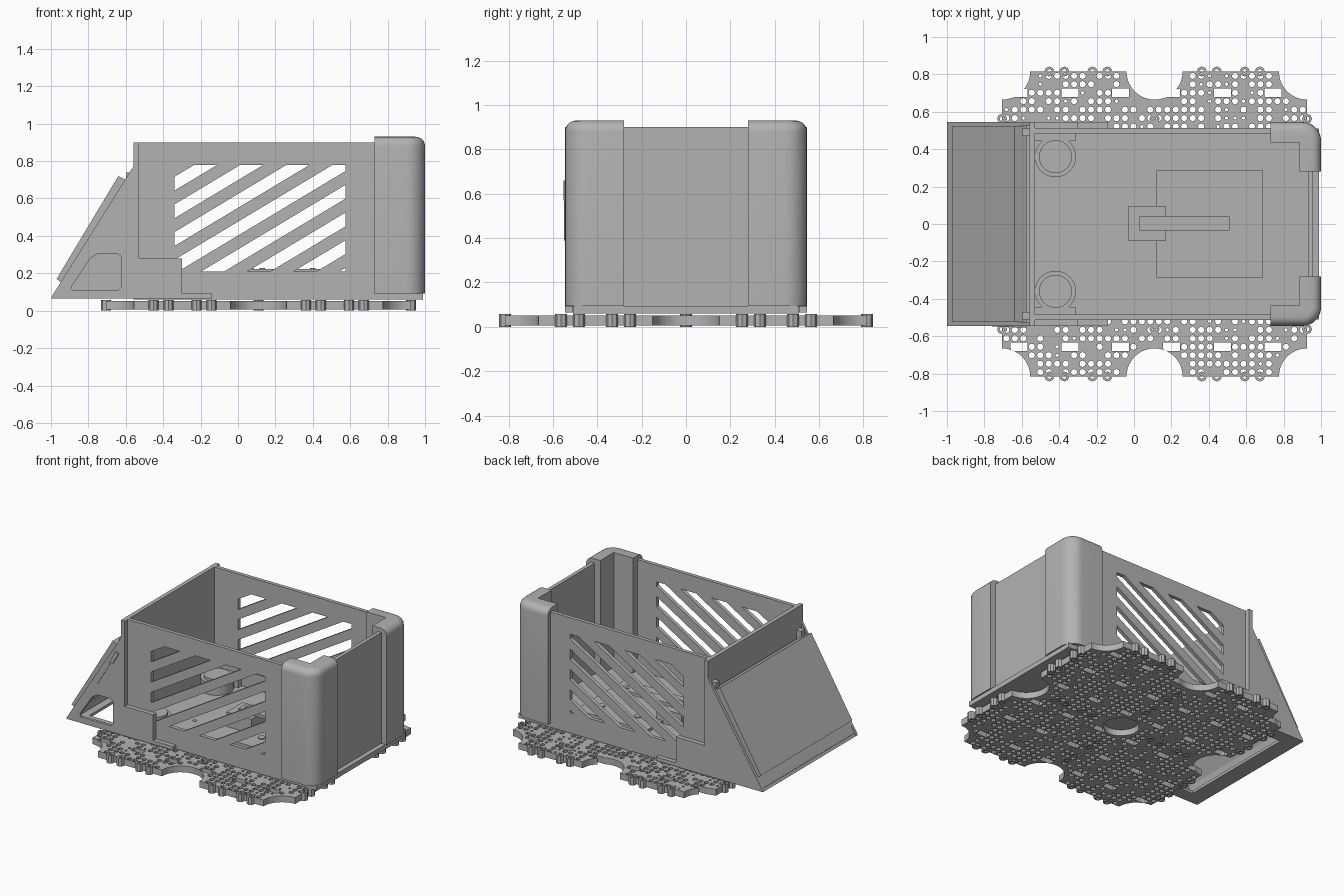
import bpy, bmesh, math, random
from mathutils import Vector

random.seed(4)
if "Cube" in bpy.data.objects:
    bpy.data.objects.remove(bpy.data.objects["Cube"])

GREY = (0.45, 0.45, 0.45, 1)
mat = bpy.data.materials.new("plain grey")
mat.use_nodes = True
mat.diffuse_color = GREY
mat.node_tree.nodes["Principled BSDF"].inputs["Base Color"].default_value = GREY


def make(name, bm, smooth=False):
    bmesh.ops.recalc_face_normals(bm, faces=bm.faces[:])
    me = bpy.data.meshes.new(name)
    bm.to_mesh(me)
    bm.free()
    ob = bpy.data.objects.new(name, me)
    bpy.context.collection.objects.link(ob)
    me.materials.append(mat)
    bpy.ops.object.select_all(action="DESELECT")
    ob.select_set(True)
    bpy.context.view_layer.objects.active = ob
    if smooth:
        bpy.ops.object.shade_smooth_by_angle(angle=math.radians(35))
    return ob


def extruded(points, direction):
    bm = bmesh.new()
    face = bm.faces.new([bm.verts.new(p) for p in points])
    top = bmesh.ops.extrude_face_region(bm, geom=[face])["geom"]
    moved = [v for v in top if isinstance(v, bmesh.types.BMVert)]
    bmesh.ops.translate(bm, verts=moved, vec=direction)
    bmesh.ops.recalc_face_normals(bm, faces=bm.faces[:])
    return bm


def side_prism(name, profile, y0, y1):
    return make(name, extruded([(x, y0, z) for x, z in profile], (0, y1 - y0, 0)))


def box(name, x0, x1, y0, y1, z0, z1):
    return side_prism(name, [(x0, z0), (x1, z0), (x1, z1), (x0, z1)], y0, y1)


def disc(name, x, y, r, z0, z1, n=32):
    ring = [(x + r * math.cos(a * math.tau / n), y + r * math.sin(a * math.tau / n), z0)
            for a in range(n)]
    return make(name, extruded(ring, (0, 0, z1 - z0)), smooth=True)


def cut(target, cutter):
    mod = target.modifiers.new("cut", "BOOLEAN")
    mod.object = cutter
    mod.operation = "DIFFERENCE"
    bpy.ops.object.select_all(action="DESELECT")
    target.select_set(True)
    bpy.context.view_layer.objects.active = target
    bpy.ops.object.modifier_apply(modifier=mod.name)
    bpy.data.objects.remove(cutter)


# Perforated base: four tiles with scooped corners, as one sheet of cells
CX, TILE, N = 0.11, 0.815, 18
CELL = TILE / N
OCT = [(math.cos(k * math.pi / 4), math.sin(k * math.pi / 4)) for k in range(8)]
SQUARE = [(round(a), round(b)) for a, b in OCT]
corners = [Vector((i * TILE, j * TILE)) for i in (-1, 0, 1) for j in (-1, 0, 1)]
bm = bmesh.new()


def ring_face(outer, inner):
    a = [bm.verts.new((p[0] + CX, p[1], 0.052)) for p in outer]
    if inner is None:
        bm.faces.new(a)
        return
    b = [bm.verts.new((p[0] + CX, p[1], 0.052)) for p in inner]
    for k in range(8):
        m = (k + 1) % 8
        bm.faces.new((a[k], a[m], b[m], b[k]))


for i in range(2 * N):
    for j in range(2 * N):
        c = Vector(((i + 0.5) * CELL - TILE, (j + 0.5) * CELL - TILE))
        near = min(corners, key=lambda q: (q - c).length)
        rad = 0.12 if near.length < 0.1 else 0.15
        pts = [c + Vector(s) * CELL / 2 for s in SQUARE]
        inside = [(p - near).length < rad - 1e-5 for p in pts]
        if all(inside) or (i % 6 in (1, 2) and j % 6 == 3):
            continue
        pts = [near + (p - near).normalized() * rad if f else p for p, f in zip(pts, inside)]
        pick = random.random()
        size = 0.017 if pick < 0.7 else 0.009
        solid = any(inside) or pick > 0.84
        ring_face(pts, None if solid else [c + Vector(o) * size for o in OCT])
bmesh.ops.remove_doubles(bm, verts=bm.verts[:], dist=0.0004)
base = make("perforated_base", bm)
mod = base.modifiers.new("thickness", "SOLIDIFY")
mod.thickness = 0.046
mod.offset = -1

# Connector knobs along every tile edge
bm = bmesh.new()
for line in (-1, 0, 1):
    for tile in (-0.5, 0.5):
        for off in (-0.155, -0.075, 0.075, 0.155):
            for swap in (False, True):
                c = Vector((line * TILE, tile * TILE + off))
                c = Vector((c.y, c.x)) if swap else c
                ring_face([c + Vector(o) * 0.027 for o in OCT], [c + Vector(o) * 0.013 for o in OCT])
knobs = make("connector_knobs", bm)
knobs.location.z = 0.006
mod = knobs.modifiers.new("thickness", "SOLIDIFY")
mod.thickness = 0.058
mod.offset = -1

# Box floor and end walls
box("floor", -0.56, 0.99, -0.51, 0.51, 0.06, 0.095)
box("end_panel", 0.93, 0.957, -0.48, 0.48, 0.09, 0.9)
box("ramp_wall", -0.56, -0.53, -0.545, 0.545, 0.065, 0.9)

# Slatted side panels, their brackets and the rounded corner posts
X0, X1, Z0, Z1 = -0.34, 0.575, 0.21, 0.78
for s, side in ((-1, "front"), (1, "back")):
    a, b = s * 0.485, s * 0.512
    box(side + "_panel_bottom", -0.53, 0.94, a, b, 0.065, Z0)
    box(side + "_panel_top", -0.53, 0.94, a, b, Z1, 0.9)
    box(side + "_panel_left", -0.53, X0, a, b, Z0, Z1)
    box(side + "_panel_right", X1, 0.94, a, b, Z0, Z1)
    bm = bmesh.new()
    rise = 0.6 * (X1 - X0)
    for k in range(8):
        z = 0.716 - 0.148 * k
        quad = [(X0, z), (X1, z + rise), (X1, z + rise + 0.074), (X0, z + 0.074)]
        bm.faces.new([bm.verts.new((x, a, h)) for x, h in quad])
    for height, up in ((Z0, -1), (Z1, 1)):
        bmesh.ops.bisect_plane(bm, geom=bm.verts[:] + bm.edges[:] + bm.faces[:],
                               plane_co=(0, 0, height), plane_no=(0, 0, up), clear_outer=True)
    top = bmesh.ops.extrude_face_region(bm, geom=bm.faces[:])["geom"]
    bmesh.ops.translate(bm, verts=[v for v in top if isinstance(v, bmesh.types.BMVert)],
                        vec=(0, b - a, 0))
    make(side + "_slats", bm)

    box(side + "_bracket", -0.53, -0.3, s * 0.51, s * 0.545, 0.065, 0.28)
    box(side + "_bracket_foot", -0.3, -0.14, s * 0.51, s * 0.545, 0.065, 0.092)

    arc = [(0.9 + 0.1 * math.cos(t * math.pi / 16), 0.445 + 0.1 * math.sin(t * math.pi / 16))
           for t in range(9)]
    outline = [(0.885, 0.28), (1, 0.28)] + arc + [(0.73, 0.545), (0.73, 0.435), (0.885, 0.435)]
    bm = extruded([(x, y * s, 0.093) for x, y in outline], (0, 0, 0.837))
    rim = [e for e in bm.edges if all(v.co.z > 0.9 for v in e.verts)
           and any(f.normal.x + s * f.normal.y > 0.5 for f in e.link_faces)]
    bmesh.ops.bevel(bm, geom=rim, offset=0.05, segments=5, affect="EDGES", profile=0.5)
    make(side + "_corner_post", bm, smooth=True)

# Wedge with sloping ramp plate
for s, side in ((-1, "front"), (1, "back")):
    cheek = side_prism(side + "_wedge_cheek",
                       [(-1, 0.065), (-0.56, 0.065), (-0.56, 0.77), (-0.99, 0.085)],
                       s * 0.525, s * 0.545)
    if s < 0:
        window = [(-0.885, 0.11), (-0.64, 0.11), (-0.625, 0.125), (-0.625, 0.29), (-0.645, 0.305),
                  (-0.75, 0.305), (-0.79, 0.28), (-0.89, 0.13)]
        cut(cheek, side_prism("window_cutter", window, -0.6, -0.5))
    box(side + "_hinge_block", -0.6, -0.56, s * 0.47, s * 0.51, 0.68, 0.74)
side_prism("ramp_plate", [(-0.97, 0.17), (-0.64, 0.72), (-0.575, 0.685), (-0.605, 0.63),
                          (-0.93, 0.14)], -0.525, 0.525)
side_prism("ramp_toe", [(-1, 0.065), (-0.94, 0.065), (-0.91, 0.16), (-0.94, 0.165)], -0.53, 0.53)
side_prism("latch_slot", [(-0.645, 0.58), (-0.6, 0.66), (-0.575, 0.65), (-0.62, 0.57)], -0.553, -0.54)
side_prism("latch_strip", [(-0.76, 0.4), (-0.66, 0.57), (-0.645, 0.56), (-0.745, 0.39)], -0.549, -0.54)
wedge_floor = box("wedge_floor", -0.99, -0.55, -0.53, 0.53, 0.065, 0.085)
cut(wedge_floor, box("opening_cutter", -0.88, -0.6, -0.45, 0.45, 0, 0.2))

# Equipment inside the box
box("mount_plate", 0.12, 0.69, -0.285, 0.285, 0.09, 0.115)
for x in (0.29, 0.58):
    for y in (-0.14, 0.14):
        disc("mount_screw", x, y, 0.025, 0.11, 0.122, 16)
box("arm_bracket", -0.03, 0.17, -0.09, 0.095, 0.09, 0.2)
box("arm", 0.03, 0.51, -0.035, 0.04, 0.2, 0.222)
for x in (0.07, 0.13, 0.4, 0.47):
    disc("arm_screw", x, 0, 0.014, 0.215, 0.227, 12)
for s in (-1, 1):
    disc("caster_cup", -0.42, s * 0.36, 0.11, 0.09, 0.18)
    disc("caster_cap", -0.42, s * 0.36, 0.088, 0.17, 0.2)
    box("caster_tab", -0.53, -0.31, s * 0.445, s * 0.485, 0.09, 0.18)
    for x in (-0.52, -0.25):
        disc("floor_screw", x, s * 0.14, 0.014, 0.09, 0.1, 12)
